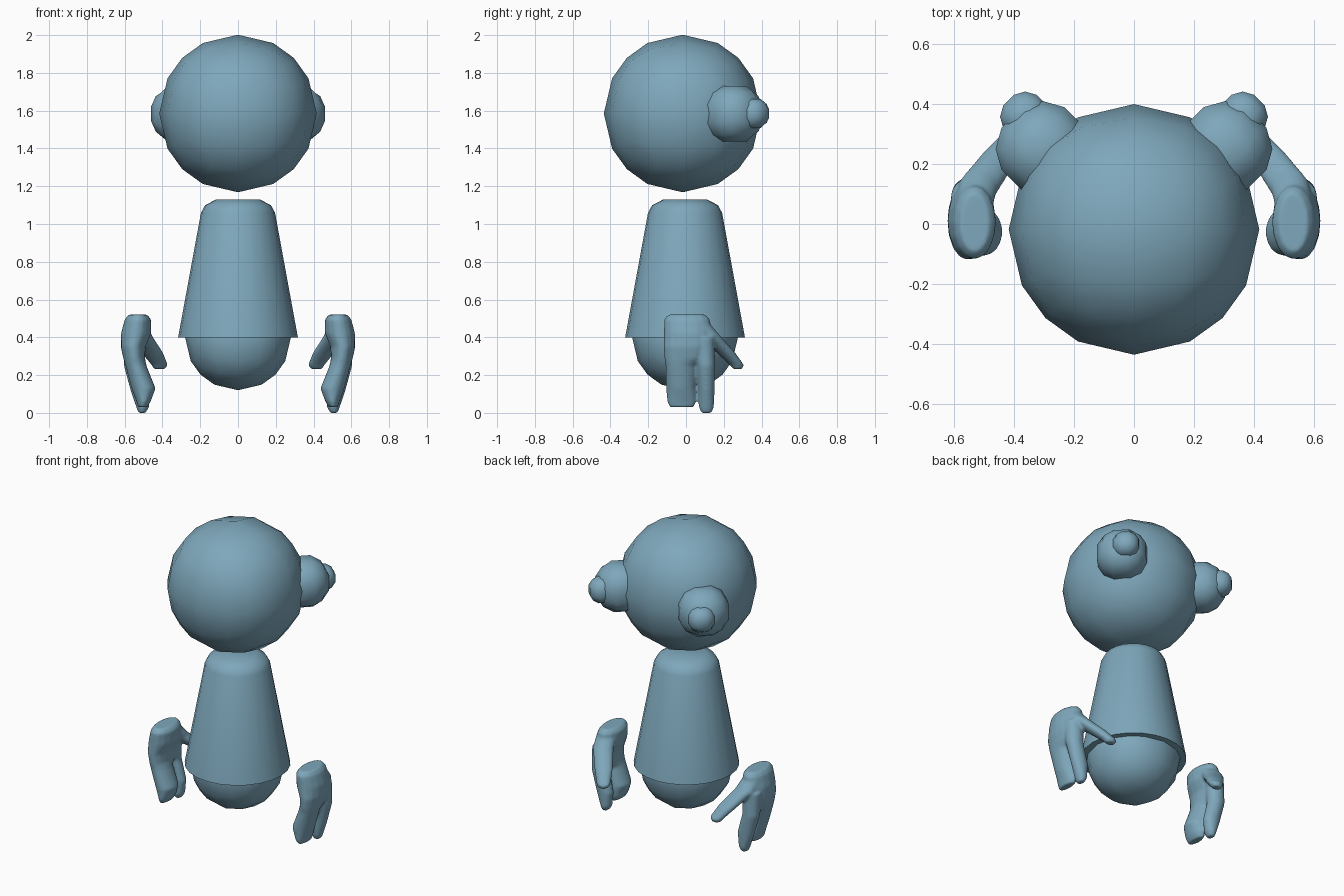
import bpy, bmesh, math
from mathutils import Vector, Matrix

if "Cube" in bpy.data.objects:
    bpy.data.objects.remove(bpy.data.objects["Cube"], do_unlink=True)

BLUE = (0.21, 0.39, 0.50, 1)
blue = bpy.data.materials.new("dusty blue")
blue.use_nodes = True
blue.diffuse_color = BLUE
shader = blue.node_tree.nodes["Principled BSDF"]
shader.inputs["Base Color"].default_value = BLUE
shader.inputs["Roughness"].default_value = 0.6


def finish(name, bm, angle=180):
    """Turn a bmesh into a smooth shaded object."""
    bmesh.ops.recalc_face_normals(bm, faces=bm.faces)
    mesh = bpy.data.meshes.new(name)
    bm.to_mesh(mesh)
    bm.free()
    mesh.materials.append(blue)
    obj = bpy.data.objects.new(name, mesh)
    bpy.context.collection.objects.link(obj)
    bpy.ops.object.select_all(action="DESELECT")
    obj.select_set(True)
    bpy.context.view_layer.objects.active = obj
    bpy.ops.object.shade_smooth_by_angle(angle=math.radians(angle))
    return obj


def ball(name, center, radius, cuts, turn=0):
    """Round a subdivided cube into a sphere."""
    bm = bmesh.new()
    bmesh.ops.create_cube(bm, size=2)
    bmesh.ops.subdivide_edges(bm, edges=bm.edges, cuts=cuts, use_grid_fill=True)
    for v in bm.verts:
        v.co = v.co.normalized() * radius
    place = Matrix.Translation(center) @ Matrix.Rotation(math.radians(turn), 4, "Z")
    bmesh.ops.transform(bm, matrix=place, verts=bm.verts)
    return finish(name, bm)


def loft(bm, sections, sides):
    """Skin level ellipses given as x, y, z, x radius, y radius."""
    rings = []
    for x, y, z, rx, ry in sections:
        ring = []
        for i in range(sides):
            a = math.tau * i / sides
            ring.append(bm.verts.new((x + rx * math.cos(a), y + ry * math.sin(a), z)))
        rings.append(ring)
    for low, high in zip(rings, rings[1:]):
        for i in range(sides):
            j = (i + 1) % sides
            bm.faces.new((low[i], low[j], high[j], high[i]))
    bm.faces.new(rings[0])
    bm.faces.new(rings[-1])


# Head and lower body
ball("head", (0, -0.018, 1.585), 0.417, 3)
ball("lower_body", (0, -0.005, 0.4), 0.28, 3)

# Tapered torso with a rounded shoulder
bm = bmesh.new()
profile = [(0.4, 0.317), (1.06, 0.196), (1.1, 0.174), (1.13, 0.115)]
loft(bm, [(0, -0.005, z, r, r) for z, r in profile], 24)
finish("torso", bm, 45)

# Paired knobs behind the head, each with a smaller tip
for side, label in ((1, "left"), (-1, "right")):
    ball(label + "_knob", (side * 0.302, 0.25, 1.583), 0.163, 2, 45)
    ball(label + "_knob_tip", (side * 0.362, 0.357, 1.585), 0.086, 2, 45)

# Hand: palm running into the wide finger, a thin finger and a thumb
palm = [(0.53, 0.005, 0.52, 0.05, 0.10), (0.53, 0.005, 0.495, 0.07, 0.122),
        (0.54, 0.01, 0.42, 0.08, 0.128), (0.555, 0.01, 0.35, 0.066, 0.13),
        (0.55, 0, 0.29, 0.058, 0.115), (0.54, -0.026, 0.25, 0.056, 0.083),
        (0.5, -0.026, 0.13, 0.064, 0.08), (0.5, -0.023, 0.06, 0.038, 0.077),
        (0.505, -0.023, 0.03, 0.024, 0.065)]
finger = [(0.55, 0.09, 0.4, 0.06, 0.06), (0.55, 0.105, 0.25, 0.055, 0.05),
          (0.515, 0.108, 0.12, 0.055, 0.044), (0.505, 0.108, 0.03, 0.034, 0.04),
          (0.508, 0.108, 0, 0.02, 0.028)]
thumb = [(0.535, 0.05, 0.48, 0.06, 0.07), (0.52, 0.12, 0.41, 0.065, 0.06),
         (0.455, 0.21, 0.32, 0.058, 0.05), (0.415, 0.268, 0.255, 0.045, 0.038),
         (0.415, 0.275, 0.232, 0.03, 0.025)]

for side, label in ((1, "left"), (-1, "right")):
    bm = bmesh.new()
    for part in (palm, finger, thumb):
        loft(bm, part, 16)
    for v in bm.verts:
        v.co.x *= side
    hand = finish(label + "_hand", bm)
    blend = hand.modifiers.new("blend", "REMESH")
    blend.mode = "VOXEL"
    blend.voxel_size = 0.008
    blend.use_smooth_shade = True
    soften = hand.modifiers.new("soften", "SMOOTH")
    soften.factor = 0.5
    soften.iterations = 8
